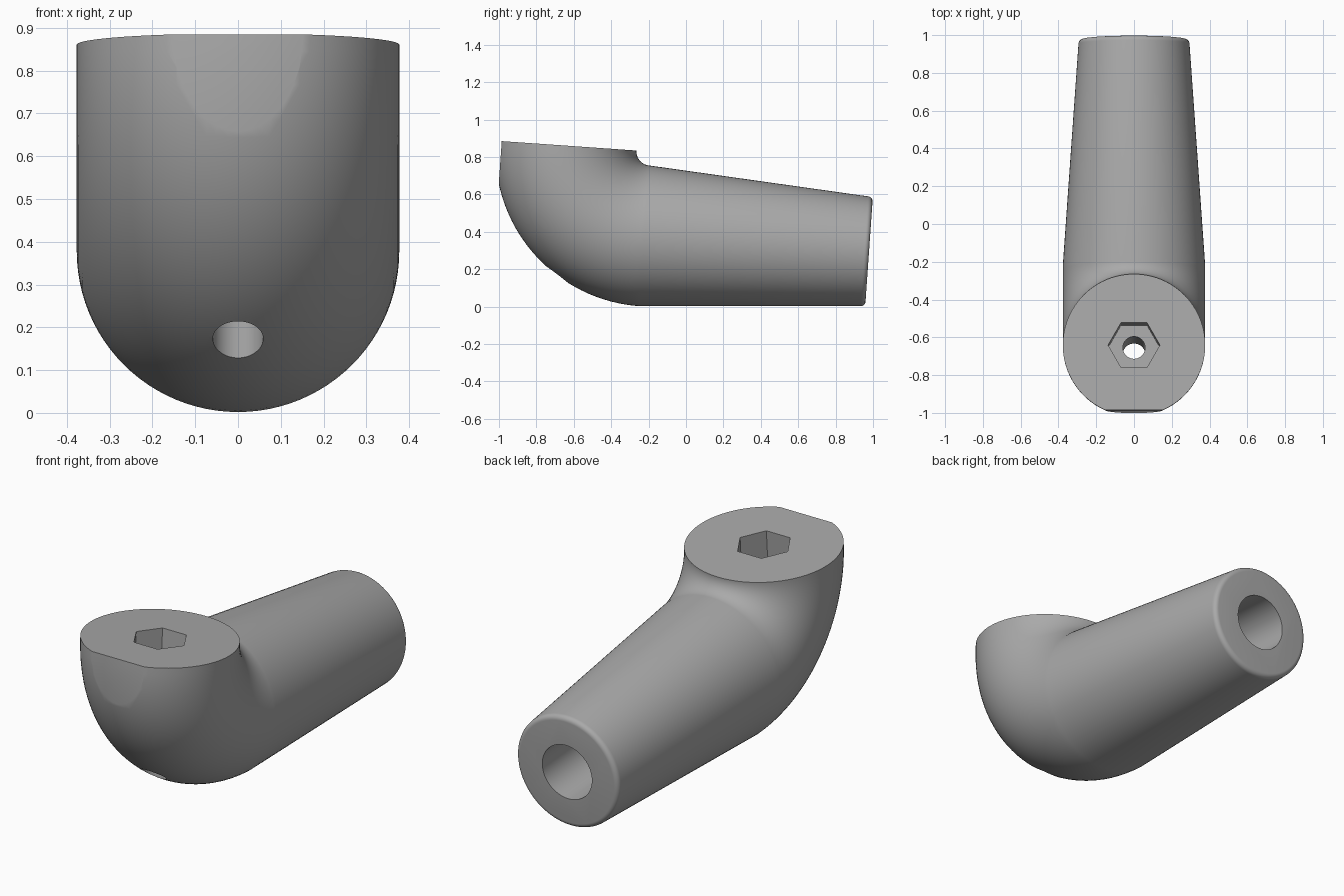
import bpy, bmesh, math
from mathutils import Matrix, Vector

if "Cube" in bpy.data.objects:
    bpy.data.objects.remove(bpy.data.objects["Cube"])

TILT = math.radians(-4)
PLACE = Matrix.Translation((0, -0.19, 0.829)) @ Matrix.Rotation(TILT, 4, 'X')
BEND, TUBE, TIP, LENGTH = 0.452, 0.377, 0.294, 1.203
SIDES, BEND_STEPS = 96, 32

grey = bpy.data.materials.new("plain grey")
grey.use_nodes = True
colour = (0.4, 0.4, 0.4, 1)
grey.diffuse_color = colour
grey.node_tree.nodes["Principled BSDF"].inputs["Base Color"].default_value = colour


def make_object(name, bm):
    bmesh.ops.recalc_face_normals(bm, faces=bm.faces)
    mesh = bpy.data.meshes.new(name)
    bm.to_mesh(mesh)
    bm.free()
    mesh.materials.append(grey)
    obj = bpy.data.objects.new(name, mesh)
    bpy.context.collection.objects.link(obj)
    obj.matrix_world = PLACE
    return obj


def cylinder_cutter(name, radius, depth, sides, centre, along_y=False):
    bm = bmesh.new()
    turn = Matrix.Rotation(math.pi / 2, 4, 'X') if along_y else Matrix()
    bmesh.ops.create_cone(bm, cap_ends=True, segments=sides, radius1=radius, radius2=radius,
                          depth=depth, matrix=Matrix.Translation(centre) @ turn)
    return make_object(name, bm)


# Elbow and tapered arm: circles swept around the bend, then straight back
sections = []
for i in range(BEND_STEPS + 1):
    a = math.pi / 2 * i / BEND_STEPS
    out = Vector((0, -math.cos(a), -math.sin(a)))
    sections.append((out * BEND, out, TUBE))
down = Vector((0, 0, -1))
ROUND = 0.025
for i in range(7):
    a = math.pi / 2 * i / 6
    y = LENGTH - ROUND + ROUND * math.sin(a)
    sections.append((Vector((0, y, -BEND)), down, TIP - ROUND + ROUND * math.cos(a)))

bm = bmesh.new()
rings = []
for centre, out, radius in sections:
    ring = []
    for k in range(SIDES):
        t = math.tau * k / SIDES
        ring.append(bm.verts.new(centre + radius * (out * math.cos(t) + Vector((math.sin(t), 0, 0)))))
    rings.append(ring)
for a, b in zip(rings, rings[1:]):
    for k in range(SIDES):
        n = (k + 1) % SIDES
        bm.faces.new((a[k], a[n], b[n], b[k]))
bm.faces.new(rings[0])
bm.faces.new(rings[-1])
body = make_object("elbow_arm", bm)

# Cutters: hex socket, bolt hole, arm bore and the flat on the front
cutters = [
    cylinder_cutter("hex_socket_cutter", 0.137, 0.4, 6, (0, -BEND, 0)),
    cylinder_cutter("bolt_hole_cutter", 0.059, 2, 48, (0, -BEND, -0.5)),
    cylinder_cutter("arm_bore_cutter", 0.143, 1, 64, (0, LENGTH - 0.25, -BEND), True),
]
# Turn the socket so that its corners point sideways
cutters[0].data.transform(Matrix.Translation((0, -BEND, 0)) @ Matrix.Rotation(math.pi / 6, 4, 'Z')
                          @ Matrix.Translation((0, BEND, 0)))
bm = bmesh.new()
bmesh.ops.create_cube(bm, size=1, matrix=Matrix.Translation((0, -0.797 - 0.5, 0)))
cutters.append(make_object("front_flat_cutter", bm))

bpy.context.view_layer.objects.active = body
body.select_set(True)
for cutter in cutters:
    cutter.hide_render = True
    mod = body.modifiers.new(cutter.name, 'BOOLEAN')
    mod.operation = 'DIFFERENCE'
    mod.solver = 'EXACT'
    mod.object = cutter
    bpy.ops.object.modifier_apply(modifier=mod.name)
    bpy.data.objects.remove(cutter)

bpy.ops.object.select_all(action='DESELECT')
body.select_set(True)
bpy.ops.object.shade_smooth_by_angle(angle=math.radians(30))
